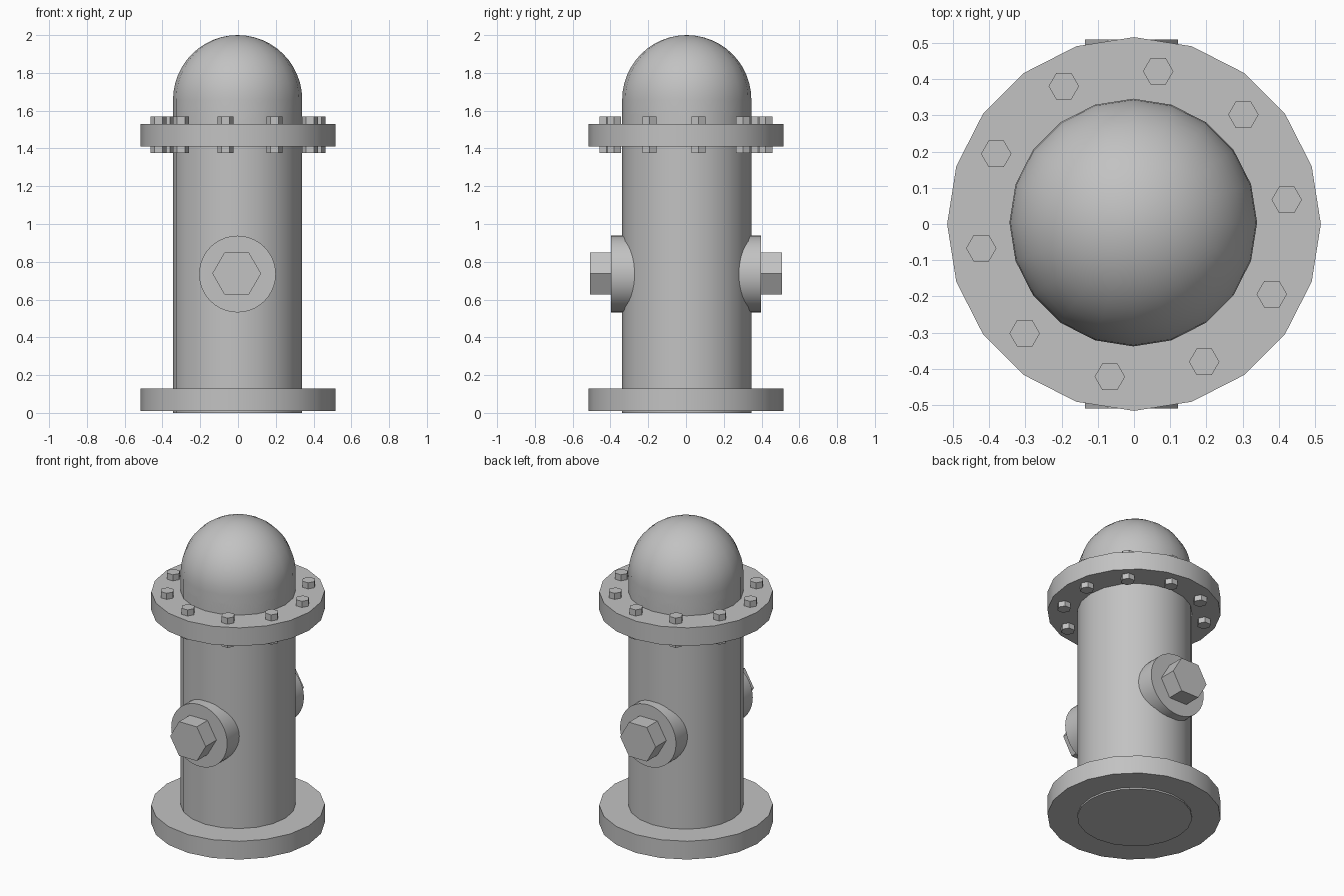
import bpy, math
from mathutils import Matrix

default = bpy.data.objects.get("Cube")
if default:
    bpy.data.objects.remove(default, do_unlink=True)

# One grey for the whole casting
GREY = (0.54, 0.54, 0.54, 1.0)
grey = bpy.data.materials.new("cast_grey")
grey.use_nodes = True
grey.diffuse_color = GREY
grey.node_tree.nodes["Principled BSDF"].inputs["Base Color"].default_value = GREY

SIDES = 20
AXIS_X, AXIS_Y = -0.002, 0.004


def finish(name, smooth):
    obj = bpy.context.object
    obj.name = obj.data.name = name
    obj.data.materials.clear()
    obj.data.materials.append(grey)
    bpy.ops.object.transform_apply(location=True, rotation=True, scale=True)
    if smooth:
        bpy.ops.object.shade_smooth_by_angle(angle=math.radians(35))
    return obj


def upright(name, radius, low, high, x=0, y=0, sides=SIDES, smooth=True):
    """Vertical prism with a corner on the x axis."""
    bpy.ops.mesh.primitive_cylinder_add(
        vertices=sides, radius=radius, depth=high - low,
        location=(x, y, (low + high) / 2), rotation=(0, 0, math.pi / 2))
    return finish(name, smooth)


def sideways(name, radius, x, z, inner, outer, sides, smooth):
    """Prism lying along y, with a corner pointing along x."""
    bpy.ops.mesh.primitive_cylinder_add(
        vertices=sides, radius=radius, depth=abs(outer - inner))
    bpy.context.object.data.transform(
        Matrix.Translation((x, (inner + outer) / 2, z))
        @ Matrix.Rotation(math.pi / 2, 4, "X")
        @ Matrix.Rotation(math.pi / 2, 4, "Z"))
    return finish(name, smooth)


# Barrel and flanges
upright("barrel", 0.342, 0.0, 1.6, AXIS_X, AXIS_Y)
upright("base_flange", 0.516, 0.01, 0.13)
upright("top_flange", 0.516, 1.41, 1.53)

# Domed cap: upper half of a sphere with its lower rim drawn down to the flange
CAP_R, CAP_Z = 0.342, 1.658
bpy.ops.mesh.primitive_uv_sphere_add(segments=SIDES, ring_count=24, radius=CAP_R)
cap = bpy.context.object
for v in cap.data.vertices:
    if v.co.z < -0.001:
        # lower rings tuck inside the flange as a straight skirt
        v.co.z = 1.50 - CAP_Z
        flat = math.hypot(v.co.x, v.co.y)
        if flat > CAP_R * 0.98:
            v.co.x *= CAP_R / flat
            v.co.y *= CAP_R / flat
cap.location = (AXIS_X, AXIS_Y, CAP_Z)
finish("domed_cap", True)

# Front and back outlets with hexagonal nuts
for side, sign in (("front", -1), ("back", 1)):
    sideways(side + "_outlet", 0.203, -0.003, 0.735,
             sign * 0.2, sign * 0.398, 40, True)
    sideways(side + "_outlet_nut", 0.129, -0.007, 0.738,
             sign * 0.38, sign * 0.509, 6, False)

# Ring of hexagonal bolts through the top flange
for i in range(10):
    a = math.radians(9 + 36 * i)
    upright("flange_bolt_%d" % (i + 1), 0.042, 1.375, 1.57,
            0.427 * math.cos(a), 0.427 * math.sin(a), 6, False).rotation_euler = (0, 0, 0)
